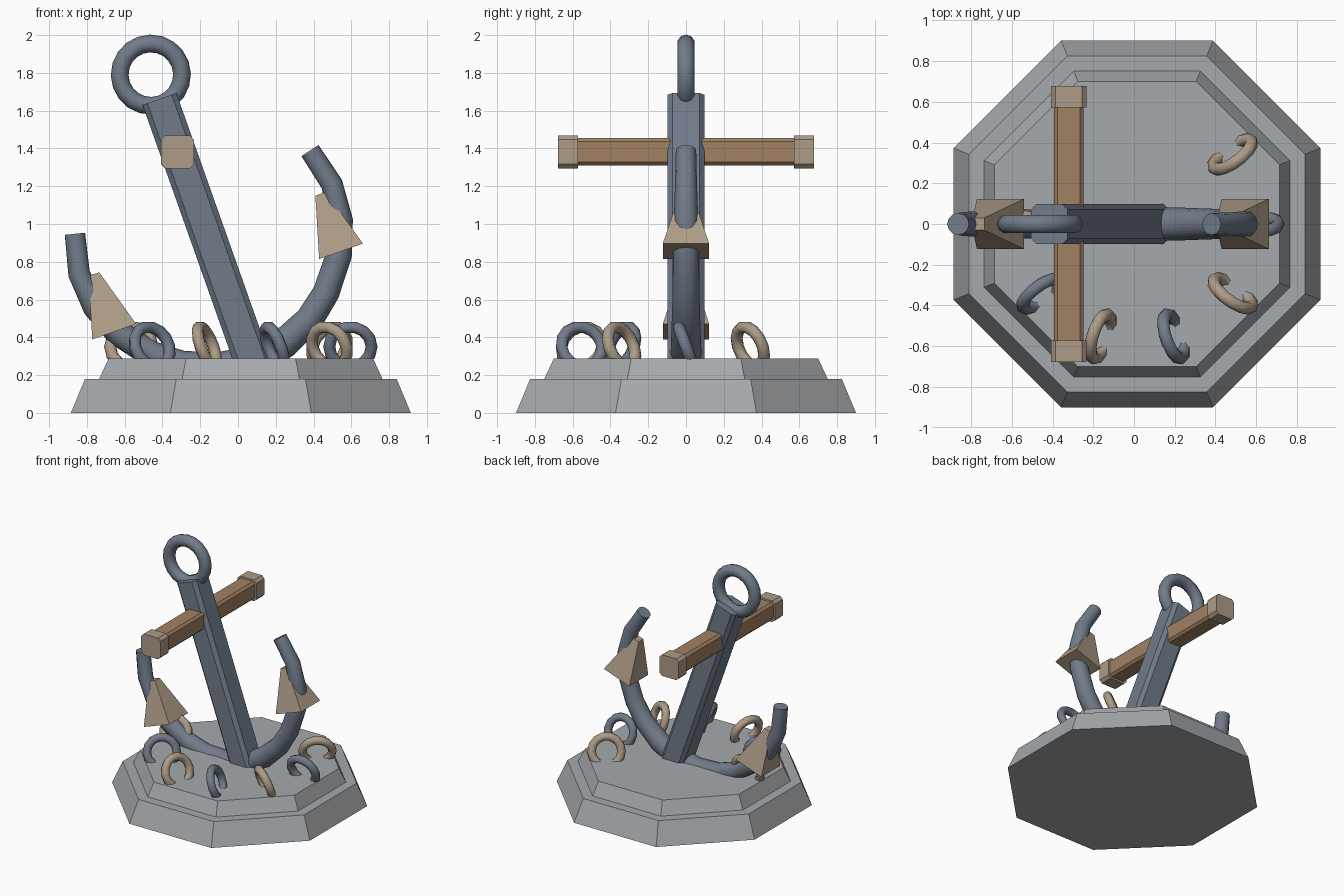
import bpy, bmesh
from math import radians, sqrt
from mathutils import Matrix, Vector

if "Cube" in bpy.data.objects:
    bpy.data.objects.remove(bpy.data.objects["Cube"], do_unlink=True)


def material(name, rgb):
    m = bpy.data.materials.new(name)
    m.use_nodes = True
    m.diffuse_color = (*rgb, 1)
    m.node_tree.nodes["Principled BSDF"].inputs["Base Color"].default_value = (*rgb, 1)
    return m


STONE = material("grey stone", (0.38, 0.40, 0.415))
STEEL = material("blue grey steel", (0.165, 0.20, 0.25))
WOOD = material("brown wood", (0.36, 0.22, 0.125))
TAN = material("tan metal", (0.42, 0.33, 0.245))


def rot(degrees, axis):
    return Matrix.Rotation(radians(degrees), 4, axis)


def move(x, y, z):
    return Matrix.Translation((x, y, z))


def finish(name, bm, mat, matrix):
    bmesh.ops.recalc_face_normals(bm, faces=bm.faces)
    mesh = bpy.data.meshes.new(name)
    bm.to_mesh(mesh)
    bm.free()
    mesh.materials.append(mat)
    ob = bpy.data.objects.new(name, mesh)
    bpy.context.collection.objects.link(ob)
    ob.matrix_world = matrix
    return ob


def frustum(name, sides, low, high, z0, z1, mat, matrix=Matrix()):
    """Regular frustum; low and high are centre-to-flat distances."""
    bm = bmesh.new()
    k = 1 / (sqrt(0.5) if sides == 4 else 0.92388)
    bmesh.ops.create_cone(bm, cap_ends=True, segments=sides, radius1=low * k,
                          radius2=high * k, depth=z1 - z0)
    return finish(name, bm, mat, matrix @ move(0, 0, (z0 + z1) / 2) @ rot(180 / sides, 'Z'))


def bar(name, hx, hy, chamfer, z0, z1, mat, matrix):
    """Rectangular bar along local z with chamfered long edges."""
    bm = bmesh.new()
    a, b = hx - chamfer, hy - chamfer
    outline = [(hx, -b), (hx, b), (a, hy), (-a, hy), (-hx, b), (-hx, -b), (-a, -hy), (a, -hy)]
    face = bm.faces.new([bm.verts.new((x, y, z0)) for x, y in outline])
    top = bmesh.ops.extrude_face_region(bm, geom=[face])["geom"]
    bmesh.ops.translate(bm, vec=(0, 0, z1 - z0),
                        verts=[v for v in top if isinstance(v, bmesh.types.BMVert)])
    if not any(len(f.verts) == 8 and f.calc_center_median().z < z0 + 1e-4 for f in bm.faces):
        bm.faces.new([v for v in bm.verts if v.co.z < z0 + 1e-4])
    return finish(name, bm, mat, matrix)


def smooth(ob, angle):
    bpy.ops.object.select_all(action='DESELECT')
    ob.select_set(True)
    bpy.context.view_layer.objects.active = ob
    bpy.ops.object.shade_smooth_by_angle(angle=radians(angle))


def torus(name, major, minor, steps, sides, mat, matrix):
    bpy.ops.mesh.primitive_torus_add(major_radius=major, minor_radius=minor,
                                     major_segments=steps, minor_segments=sides)
    ob = bpy.context.object
    ob.name = ob.data.name = name
    ob.data.materials.append(mat)
    ob.matrix_world = matrix
    smooth(ob, 60)


# Stepped octagonal plinth
CENTRE = move(0.015, 0, 0)
frustum("plinth_lower_step", 8, 0.90, 0.825, 0, 0.18, STONE, CENTRE)
frustum("plinth_upper_step", 8, 0.75, 0.70, 0.18, 0.288, STONE, CENTRE)

# Leaning anchor: shank and ring
ANCHOR = move(0.07, 0, 0.29) @ rot(-19.5, 'Y')
bar("shank", 0.095, 0.098, 0.027, -0.1, 1.455, STEEL, ANCHOR)
torus("top_ring", 0.165, 0.047, 20, 10, STEEL, ANCHOR @ move(0, 0, 1.592) @ rot(90, 'X'))

# Curved arms, one tapered tube mirrored about the shank
half = [(0.19, 0.015, 0.08), (0.36, 0.09, 0.075), (0.49, 0.195, 0.071), (0.62, 0.36, 0.069),
        (0.69, 0.53, 0.065), (0.71, 0.725, 0.058), (0.66, 0.932, 0.054)]
path = [(-x, z, r) for x, z, r in reversed(half)] + [(0, -0.02, 0.082)] + half
curve = bpy.data.curves.new("arms", 'CURVE')
curve.dimensions = '3D'
curve.bevel_depth = 1
curve.bevel_resolution = 4
curve.use_fill_caps = True
spline = curve.splines.new('POLY')
spline.points.add(len(path) - 1)
for point, (x, z, r) in zip(spline.points, path):
    point.co = (x, 0, z, 1)
    point.radius = r
arms = bpy.data.objects.new("arms", curve)
bpy.context.collection.objects.link(arms)
arms.matrix_world = ANCHOR
curve.materials.append(STEEL)
bpy.ops.object.select_all(action='DESELECT')
arms.select_set(True)
bpy.context.view_layer.objects.active = arms
bpy.ops.object.convert(target='MESH')
smooth(bpy.context.object, 40)

# Flukes
for side, name in ((1, "left_fluke"), (-1, "right_fluke")):
    frustum(name, 4, 0.123, 0.03, 0.374, 0.697, TAN, ANCHOR @ move(side * 0.637, 0, 0))

# Wooden stock with end caps
STOCK = move(-0.32, 0, 1.382) @ rot(90, 'X')
bar("stock", 0.073, 0.073, 0.018, -0.62, 0.62, WOOD, STOCK)
for name, start in (("front_stock_cap", 0.573), ("back_stock_cap", -0.677)):
    bar(name, 0.087, 0.087, 0.022, start, start + 0.104, TAN, STOCK)

# Chain links half sunk around the plinth, alternating colours
for i in range(7):
    torus(f"chain_link_{i + 1}", 0.112, 0.032, 14, 8, STEEL if i % 2 else TAN,
          CENTRE @ rot(36 - 36 * i, 'Z') @ move(0.58, 0, 0.35) @ rot(110, 'X'))
